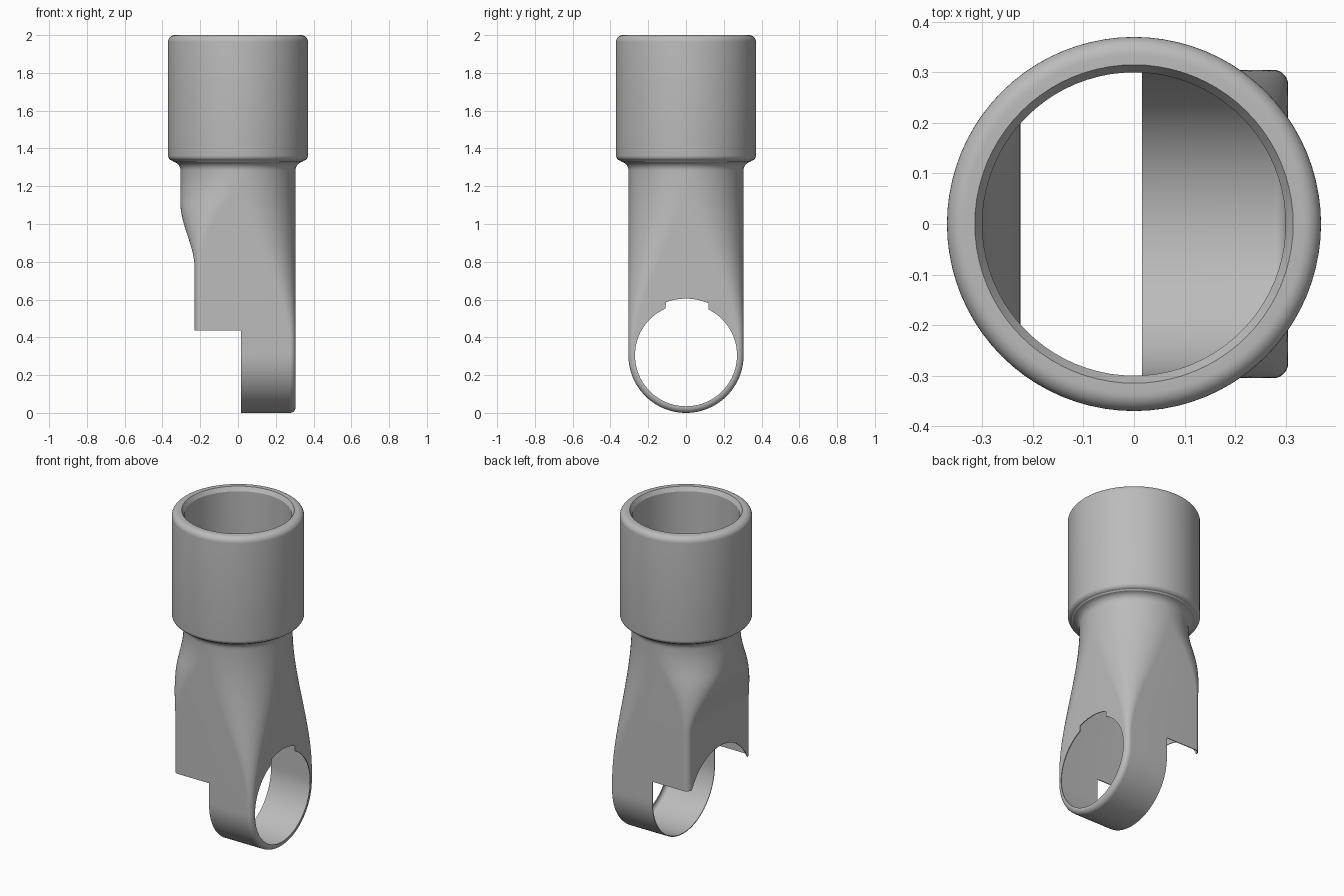
import bpy
import bmesh
from math import sin, cos, pi, radians

cube = bpy.data.objects.get("Cube")
if cube:
    bpy.data.objects.remove(cube)

AXIS_Z = 0.305    # height of the cross pipe's axis
NECK_Z = 1.27     # where the round neck starts turning square
R_OUT = 0.305
WALL = 0.005
ARC = 20          # segments per section corner


def ease(z, low, high):
    t = min(1, max(0, (z - low) / (high - low)))
    return t * t * (3 - 2 * t)


def section(left, right, half, r_left, r_right):
    """Rounded rectangle in plan, with its own corner radius on each side."""
    corners = [(right - r_right, half - r_right, r_right),
               (left + r_left, half - r_left, r_left),
               (left + r_left, r_left - half, r_left),
               (right - r_right, r_right - half, r_right)]
    pts = []
    for quarter, (cx, cy, r) in enumerate(corners):
        for i in range(ARC + 1):
            a = (quarter + i / ARC) * pi / 2
            pts.append((cx + r * cos(a), cy + r * sin(a)))
    return pts


def circle(r, z):
    return [(x, y, z) for x, y in section(-r, r, r, r, r)]


def body_section(z, inset):
    left = -0.23 - 0.075 * ease(z, 0.77, 1.11)
    r_left = 0.035 + 0.27 * ease(z, 0.78, NECK_Z)
    r_right = 0.03 + 0.275 * ease(z, 0.36, NECK_Z)
    return section(left + inset, R_OUT - inset, R_OUT - inset,
                   r_left - inset, r_right - inset)


def body_rings(inset):
    """Rounded underside, then the loft from square to round."""
    rings = []
    base = body_section(AXIS_Z, inset)
    for i in range(24, 0, -1):
        a = i / 24 * pi / 2
        rings.append([(x, y * cos(a), AXIS_Z - abs(y) * sin(a)) for x, y in base])
    for i in range(49):
        z = AXIS_Z + (NECK_Z - AXIS_Z) * i / 48
        rings.append([(x, y, z) for x, y in body_section(z, inset)])
    return rings


def fillet(cr, cz, r, start, end, steps=8):
    rings = []
    for i in range(steps + 1):
        a = radians(start + (end - start) * i / steps)
        rings.append(circle(cr + r * cos(a), cz + r * sin(a)))
    return rings


def mesh_object(name, bm):
    bmesh.ops.recalc_face_normals(bm, faces=bm.faces)
    mesh = bpy.data.meshes.new(name)
    bm.to_mesh(mesh)
    bm.free()
    obj = bpy.data.objects.new(name, mesh)
    bpy.context.collection.objects.link(obj)
    return obj


def loft(name, rings):
    bm = bmesh.new()
    rows = [[bm.verts.new(p) for p in ring] for ring in rings]
    for a, b in zip(rows, rows[1:]):
        for i in range(len(a)):
            j = (i + 1) % len(a)
            bm.faces.new((a[i], a[j], b[j], b[i]))
    bmesh.ops.remove_doubles(bm, verts=bm.verts, dist=0.00002)
    return mesh_object(name, bm)


def prism(name, outline, x0, x1):
    """Extrude a (y, z) outline along x."""
    bm = bmesh.new()
    face = bm.faces.new([bm.verts.new((x0, y, z)) for y, z in outline])
    new = bmesh.ops.extrude_face_region(bm, geom=[face])["geom"]
    moved = [v for v in new if isinstance(v, bmesh.types.BMVert)]
    bmesh.ops.translate(bm, verts=moved, vec=(x1 - x0, 0, 0))
    obj = mesh_object(name, bm)
    obj.hide_render = True
    return obj


def disc(r, start=0, end=360, steps=96):
    angles = [radians(start + (end - start) * i / steps) for i in range(steps)]
    return [(r * cos(a), AXIS_Z + r * sin(a)) for a in angles]


# Outer skin, collar, rim and inner skin as one closed wall
rings = body_rings(0)
rings += fillet(0.35, 1.285, 0.045, 180, 100)
rings += fillet(0.343, 1.362, 0.027, -80, 0)
rings += fillet(0.335, 1.965, 0.035, 0, 90)
rings += [circle(0.315, 2.0), circle(0.30, 1.975)]
rings += reversed(body_rings(WALL))
adapter = loft("pipe_adapter", rings)

# Openings: half of the cross pipe, its bore and the key notch
notch = disc(0.30, 66.4, 113.6, 16) + [(-0.12, 0.45), (0.12, 0.45)]
cutters = [
    prism("underside_cutter", [(-1, -1), (1, -1), (1, 0.435), (-1, 0.435)], -1, 0.016),
    prism("saddle_cutter", disc(0.30), -0.6, -0.1),
    prism("bore_cutter", disc(0.27), 0.15, 0.6),
    prism("notch_cutter", notch, 0.2, 0.65),
]
bpy.context.view_layer.objects.active = adapter
for cutter in cutters:
    mod = adapter.modifiers.new(cutter.name, "BOOLEAN")
    mod.operation = "DIFFERENCE"
    mod.solver = "EXACT"
    mod.object = cutter
    bpy.ops.object.modifier_apply(modifier=mod.name)
    bpy.data.objects.remove(cutter)

# Plain grey plastic
grey = bpy.data.materials.new("grey_plastic")
grey.use_nodes = True
colour = (0.5, 0.5, 0.5, 1)
grey.diffuse_color = colour
grey.node_tree.nodes["Principled BSDF"].inputs["Base Color"].default_value = colour
adapter.data.materials.clear()
adapter.data.materials.append(grey)

bpy.ops.object.select_all(action="DESELECT")
adapter.select_set(True)
bpy.ops.object.shade_smooth_by_angle(angle=radians(30))
